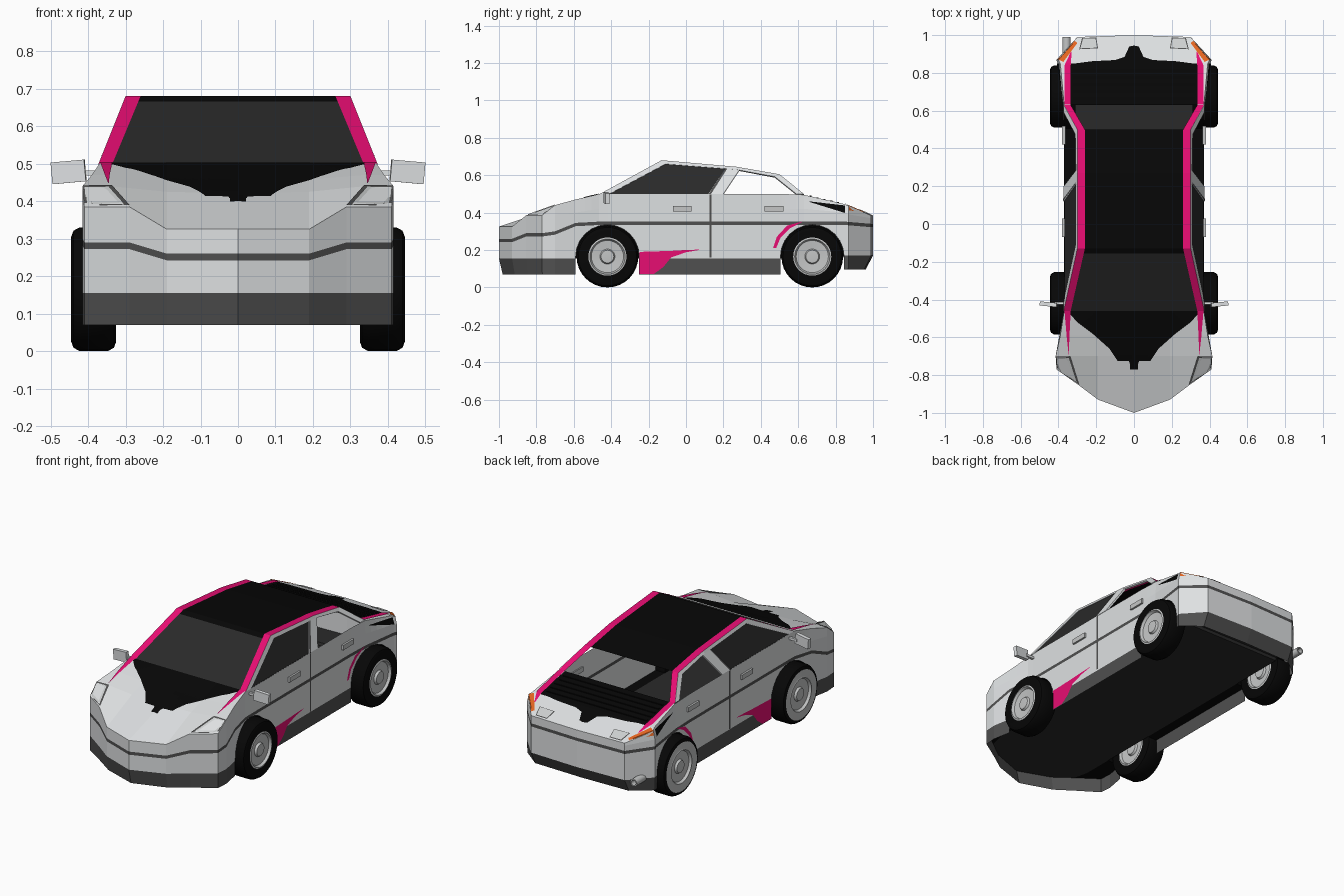
import bpy, bmesh, math
from mathutils import Vector
from mathutils.bvhtree import BVHTree

if "Cube" in bpy.data.objects:
    bpy.data.objects.remove(bpy.data.objects["Cube"])


def material(name, r, g, b):
    m = bpy.data.materials.new(name)
    m.use_nodes = True
    m.diffuse_color = (r, g, b, 1)
    m.node_tree.nodes["Principled BSDF"].inputs["Base Color"].default_value = (r, g, b, 1)
    return m


SILVER = material("silver_paint", .73, .75, .76)
GLASS = material("charcoal_glass", .023, .023, .023)
TRIM = material("grey_trim", .08, .08, .08)
BLACK = material("black", .002, .002, .002)
PINK = material("pink_paint", .8, .004, .17)
ORANGE = material("orange_lens", .78, .13, .015)
RIM = material("wheel_metal", .55, .56, .56)
LENS = material("lamp_lens", .62, .64, .64)

skin_verts, skin_faces = [], []   # outer skin that decals are projected on


def finish(name, bm, mats):
    bmesh.ops.remove_doubles(bm, verts=bm.verts, dist=1e-5)
    bmesh.ops.recalc_face_normals(bm, faces=bm.faces)
    me = bpy.data.meshes.new(name)
    bm.to_mesh(me)
    bm.free()
    for m in mats:
        me.materials.append(m)
    ob = bpy.data.objects.new(name, me)
    bpy.context.scene.collection.objects.link(ob)
    return ob


def loft(name, rows, mats, pick=None, skin=False):
    """Mirrored sheet through rows of points; pick(i, j) gives the material."""
    bm = bmesh.new()
    for s in (1, -1):
        grid = [[bm.verts.new((p[0] * s, p[1], p[2])) for p in row] for row in rows]
        for i in range(len(rows) - 1):
            for j in range(len(rows[0]) - 1):
                quad = [grid[i][j], grid[i][j + 1], grid[i + 1][j + 1], grid[i + 1][j]]
                f = bm.faces.new(quad)
                if pick:
                    f.material_index = pick(i, j)
                if skin and s > 0:
                    k = len(skin_verts)
                    skin_verts.extend(v.co.copy() for v in quad)
                    skin_faces.append((k, k + 1, k + 2, k + 3))
    return finish(name, bm, mats)


def thicken(ob, t):
    mod = ob.modifiers.new("thickness", "SOLIDIFY")
    mod.thickness = t
    mod.offset = -1


def table(rows, y):
    """Linear interpolation in rows that are sorted by their first value."""
    y = min(max(y, rows[0][0]), rows[-1][0])
    for a, b in zip(rows, rows[1:]):
        if y <= b[0]:
            t = (y - a[0]) / (b[0] - a[0])
            return [p + (q - p) * t for p, q in zip(a, b)]


# Body wall stations: y, half width, top half width, belt height, waist, top
WALL = [(-1, 0, 0, .26, .3, .325), (-.93, .19, .19, .26, .3, .325),
        (-.855, .29, .29, .29, .35, .385), (-.77, .41, .41, .29, .365, .385),
        (-.7, .415, .415, .3, .39, .44), (-.59, .395, .39, .345, .4, .47),
        (-.46, .37, .37, .352, .42, .5), (.5, .37, .37, .352, .42, .5),
        (.63, .375, .37, .352, .42, .495), (.85, .405, .39, .352, .4, .445),
        (.87, .41, .4, .35, .39, .435), (.99, .3, .3, .34, .37, .385),
        (1, 0, 0, .34, .37, .385)]
AXLES, ARCH, HUB = (-.42, .675), .17, .165

# Stations as (y, arch height); each arch starts and ends with a vertical edge
stations = [(k[0], 0) for k in WALL if all(abs(k[0] - c) > ARCH + .001 for c in AXLES)]
for c in AXLES:
    turn = [math.pi * i / 12 for i in range(13)]
    stations.append((c - ARCH, 0))
    stations += [(c - ARCH * math.cos(a), HUB + ARCH * math.sin(a)) for a in turn]
    stations.append((c + ARCH, 0))
stations.sort(key=lambda s: round(s[0], 5))


def wall_row(y, arch):
    _, x, xt, belt, waist, top = table(WALL, y)
    base, skirt = (.095, .17) if y > .84 else (.07, .155)
    low = max(base, arch)
    tuck = y - .04 * max(0, y - .86) / .14 + .02 * max(0, -y - .75) / .25
    row = [(x, tuck, low)]
    row += [(x, y, max(z, low)) for z in (skirt, belt - .018, belt, waist)]
    return row + [(xt, y, top)]


def floor_row(y, arch):
    x = table(WALL, y)[1]
    inner, skirt = min(x, .31), .17 if y > .84 else .155
    high = max(skirt, arch)
    return [(0, y, skirt), (inner, y, skirt), (inner, y, high), (x, y, high)]


loft("body_shell", [wall_row(*s) for s in stations], [SILVER, TRIM],
     lambda i, j: int(j in (0, 2)), True)
loft("floor_and_wheel_wells", [floor_row(*s) for s in stations], [GLASS, BLACK],
     lambda i, j: int(j > 0))

# Hood
loft("hood", [
    [(0, -1, .325), (.19, -.93, .325), (.29, -.855, .385), (.41, -.77, .385)],
    [(0, -.7, .42), (.19, -.7, .425), (.34, -.7, .44), (.415, -.7, .44)],
    [(0, -.59, .455), (.19, -.59, .458), (.34, -.59, .47), (.39, -.59, .47)],
    [(0, -.46, .5), (.19, -.46, .5), (.34, -.46, .5), (.37, -.46, .5)]],
    [SILVER], None, True)

# Rear deck: black engine cover and silver tail
loft("rear_deck", [
    [(0, .63, .495), (.335, .63, .495), (.37, .63, .495)],
    [(0, .85, .445), (.35, .85, .445), (.39, .85, .445)],
    [(0, .87, .436), (.35, .87, .436), (.4, .87, .435)],
    [(0, 1, .385), (.24, .992, .385), (.3, .99, .385)]],
    [SILVER, BLACK], lambda i, j: int(i == 0 and j == 0), True)

# Greenhouse: roof rails, roof, windscreen
RAIL = [(-.46, .335, .372, .5), (-.13, .26, .3, .68), (.27, .26, .3, .645),
        (.5, .26, .3, .605), (.63, .335, .372, .498)]
header = table(RAIL, -.157)
loft("roof_rail", [[(a, y, z), (b, y, z)] for y, a, b, z in RAIL], [PINK])
loft("roof", [[(0, y, z), (a, y, z)] for y, a, b, z in [header] + RAIL[1:4]], [BLACK])
loft("windscreen", [[(0, y, z), (a, y, z)] for y, a, b, z in (RAIL[0], header)], [GLASS])


def side(y, z, out=0):
    height = table([(r[0], r[3] - .5) for r in RAIL[1:4]], y)[1]
    return (.372 - .072 * (z - .5) / height + out, y, z)


def side_panel(name, upper, lower, mat, out=0):
    return loft(name, [[side(*p, out), side(*q, out)] for p, q in zip(upper, lower)], [mat])


thicken(side_panel("window_frame",
                   [(-.46, .5), (-.13, .68), (.27, .645), (.5, .605), (.63, .5)],
                   [(-.41, .5), (-.11, .66), (.27, .63), (.475, .592), (.59, .5)], SILVER), .01)
thicken(side_panel("door_pillar", [(.215, .64), (.29, .635)], [(.12, .5), (.2, .5)], SILVER), .01)
side_panel("pillar_seam", [(.212, .637), (.222, .637)], [(.122, .5), (.134, .5)], TRIM, .003)
side_panel("side_window", [(-.11, .66), (.215, .635)], [(-.41, .5), (.12, .5)], GLASS, -.003)

SKIN = BVHTree.FromPolygons(skin_verts, skin_faces)


def decal(name, first, second, mat, axis="z", lift=.003, fine=6, across=6):
    """Thin painted patch between two outlines, laid on the skin along an axis."""
    def dense(path):
        pts = [Vector(p) for p in path]
        out = [a.lerp(b, k / fine) for a, b in zip(pts, pts[1:]) for k in range(fine)]
        return out + [pts[-1]]

    def place(p):
        start, ray = ((p.x, p.y, 2), (0, 0, -1)) if axis == "z" else ((2, p.x, p.y), (-1, 0, 0))
        hit = SKIN.ray_cast(Vector(start), Vector(ray))[0]
        if hit is None:
            near = (p.x, p.y, .45) if axis == "z" else (.38, p.x, p.y)
            hit = SKIN.find_nearest(Vector(near))[0]
        return hit - Vector(ray) * lift
    rows = [[place(a.lerp(b, k / across)) for k in range(across + 1)]
            for a, b in zip(dense(first), dense(second))]
    return loft(name, rows, [mat])


# Painted hood and tail patterns
hood_edge = [(0, -.77), (.07, -.77), (.09, -.72), (.13, -.66), (.22, -.58), (.3, -.52), (.345, -.47)]
decal("hood_black", [(x, -.461) for x, y in hood_edge], hood_edge, BLACK, across=12)
decal("hood_pink", [(.335, -.461), (.342, -.6), (.345, -.69)],
      [(.368, -.461), (.356, -.6), (.346, -.69)], PINK, lift=.005)
tail_edge = [(0, .945), (.025, .94), (.05, .885), (.1, .868), (.22, .862), (.35, .845)]
decal("tail_black", [(x, .83) for x, y in tail_edge], tail_edge, BLACK)
decal("deck_pink", [(.335, .632), (.335, .84), (.33, .91)],
      [(.368, .632), (.368, .84), (.335, .91)], PINK, lift=.005)

# Lamps
decal("headlight_frame", [(.336, -.7), (.289, -.85)], [(.414, -.701), (.409, -.772)], TRIM)
decal("headlight_lens", [(.345, -.71), (.306, -.832)], [(.407, -.71), (.402, -.776)], LENS, lift=.006)
decal("tail_light", [(.374, .858), (.3, .958)], [(.404, .872), (.314, .97)], ORANGE, lift=.004)
decal("tail_plate_frame", [(.19, .93), (.2, .987)], [(.29, .925), (.275, .985)], TRIM)
decal("tail_plate", [(.195, .934), (.204, .983)], [(.284, .93), (.27, .981)], LENS, lift=.005)

# Painted door and flank patterns
decal("door_pink", [(-.248, .19), (-.18, .192), (-.12, .194), (-.07, .196), (0, .2), (.07, .202)],
      [(-.248, .073), (-.17, .073), (-.12, .11), (-.08, .16), (0, .188), (.07, .2)], PINK, "x")
decal("arch_pink", [(.465, .21), (.485, .27), (.54, .33), (.62, .352)],
      [(.482, .21), (.505, .265), (.555, .315), (.62, .35)], PINK, "x")
decal("flank_black", [(.66, .46), (.85, .438)], [(.66, .457), (.85, .398)], BLACK, "x")
decal("door_seam", [(.125, .16), (.125, .498)], [(.137, .16), (.137, .498)], TRIM, "x")


def box(name, centre, size, mat, tilt=(0, 0, 0)):
    bm = bmesh.new()
    bmesh.ops.create_cube(bm, size=1)
    for v in bm.verts:
        v.co = Vector(a * b for a, b in zip(v.co, size))
    ob = finish(name, bm, [mat])
    ob.location, ob.rotation_euler = centre, tilt
    return ob


# Engine cover slats
for i in range(5):
    y = .665 + i * .037
    box("deck_slat", (0, y, .493 - (y - .63) * .227), (.64, .012, .01), BLACK)

# Door handles and mirrors
for s in (1, -1):
    for y in (-.02, .47):
        box("door_handle", (s * .372, y, .42), (.018, .1, .028), RIM)
    box("mirror", (s * .452, -.425, .478), (.09, .022, .058), SILVER, (0, s * .09, s * .1))
    box("mirror_arm", (s * .39, -.42, .475), (.06, .014, .014), SILVER)


def lathe(name, profile, mats, axis, segments=32):
    """Spin (radius, offset, material) points around the x or y axis."""
    bm = bmesh.new()
    rings = []
    for r, o, m in profile:
        ring = []
        for k in range(segments):
            a = 2 * math.pi * k / segments
            u, w = r * math.cos(a), r * math.sin(a)
            ring.append(bm.verts.new((o, u, w) if axis == "x" else (u, o, w)))
        rings.append(ring)
    for (a, b), p in zip(zip(rings, rings[1:]), profile):
        for k in range(segments):
            n = (k + 1) % segments
            bm.faces.new((a[k], a[n], b[n], b[k])).material_index = p[2]
    ob = finish(name, bm, mats)
    bpy.ops.object.select_all(action="DESELECT")
    ob.select_set(True)
    bpy.context.view_layer.objects.active = ob
    bpy.ops.object.shade_smooth_by_angle(angle=math.radians(35))
    return ob


# Wheels: tyre with the same stepped rim and hub on both faces
FACE = [(.165, .038, 0), (.156, .054, 0), (.14, .06, 0), (.102, .056, 1), (.094, .06, 1),
        (.086, .046, 1), (.04, .042, 1), (.034, .054, 1), (0, .056, 1)]
BACK = [(r, -o, int(r < .12)) for r, o, m in reversed(FACE)]
for y, place in zip(AXLES, ("front", "rear")):
    for s in (1, -1):
        wheel = lathe(place + "_wheel", BACK + FACE, [BLACK, RIM], "x")
        wheel.location = (s * .385, y, HUB)

# Exhaust pipe
pipe = lathe("exhaust", [(.022, -.06, 0), (.022, .06, 0), (.015, .06, 0), (.015, .0, 1), (0, .0, 1)],
             [RIM, BLACK], "y", 12)
pipe.location = (-.357, .93, .17)
